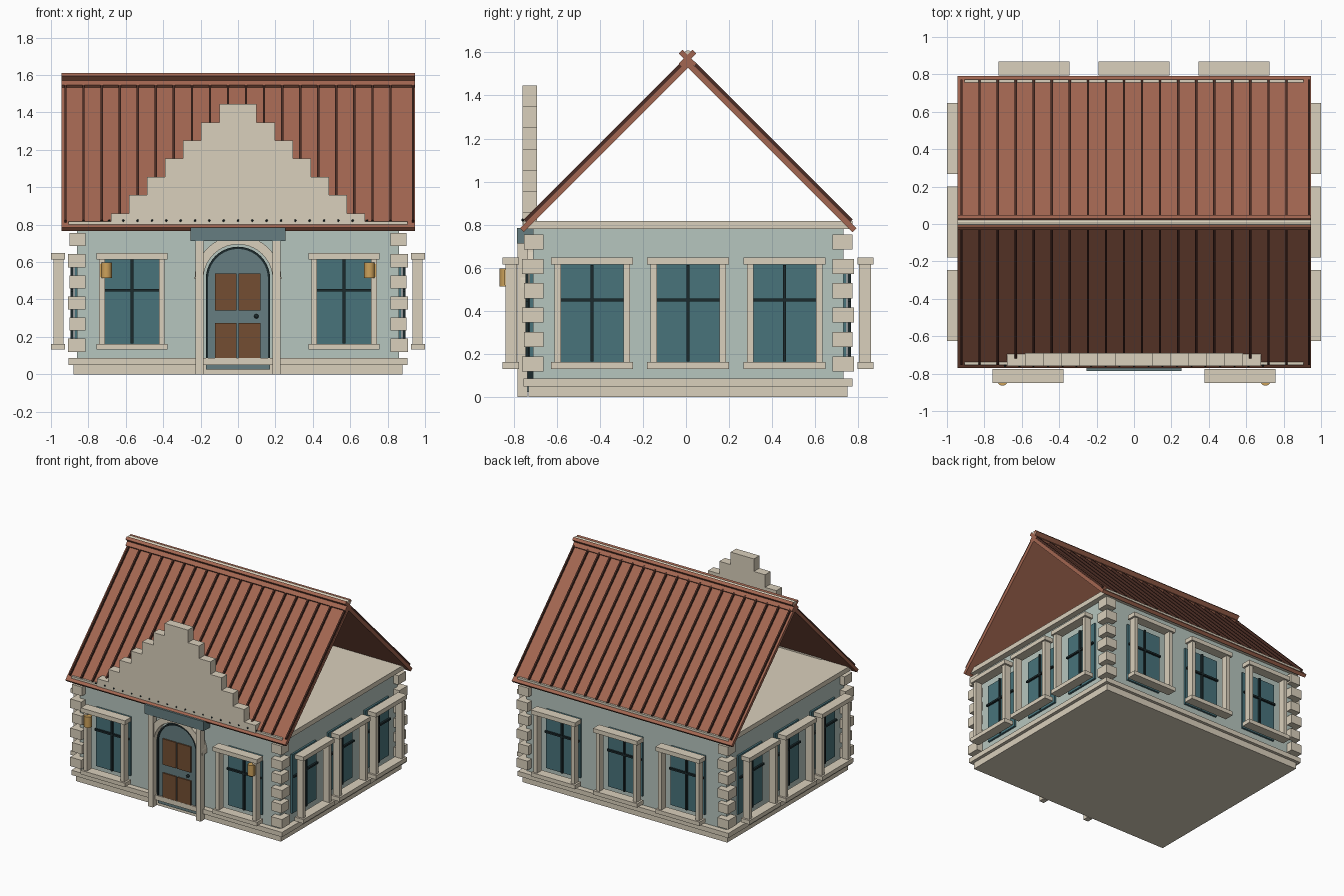
import bpy, bmesh
from math import pi, sin, cos
from mathutils import Matrix, Vector

if "Cube" in bpy.data.objects:
    bpy.data.objects.remove(bpy.data.objects["Cube"])

CY = 0.01                      # centre of the house body in y
WX, WY = 0.86, 0.72            # wall half sizes


def mat(name, r, g, b):
    m = bpy.data.materials.new(name)
    m.diffuse_color = (r ** 2.2, g ** 2.2, b ** 2.2, 1)
    m.use_nodes = True
    m.node_tree.nodes["Principled BSDF"].inputs["Base Color"].default_value = m.diffuse_color
    return m


STONE = mat("stone", .85, .81, .73)
WALL = mat("wall", .71, .77, .74)
ROOF = mat("roof", .63, .40, .32)
DARK = mat("dark_rib", .30, .19, .16)
GLASS = mat("glass", .29, .45, .48)
IRON = mat("iron", .13, .18, .19)
SLATE = mat("slate", .40, .49, .50)
WOOD = mat("wood", .45, .31, .21)
GOLD = mat("gold", .80, .63, .36)


def finish(name, bm, m):
    bmesh.ops.recalc_face_normals(bm, faces=bm.faces)
    me = bpy.data.meshes.new(name)
    bm.to_mesh(me)
    bm.free()
    me.materials.append(m)
    ob = bpy.data.objects.new(name, me)
    bpy.context.collection.objects.link(ob)
    return ob


def boxes(name, m, items, world=Matrix()):
    """Boxes given as (x0, x1, y0, y1, z0, z1), joined in one object."""
    bm = bmesh.new()
    for x0, x1, y0, y1, z0, z1 in items:
        mx = Matrix.Translation(((x0 + x1) / 2, (y0 + y1) / 2, (z0 + z1) / 2)) \
            @ Matrix.Diagonal((x1 - x0, y1 - y0, z1 - z0, 1))
        bmesh.ops.create_cube(bm, size=1, matrix=world @ mx)
    return finish(name, bm, m)


def prisms(name, m, pts, spans, axis):
    """Extrude a profile along x (points are y, z) or y (points are x, z)."""
    bm = bmesh.new()
    for a, b in spans:
        co = [(a, p, q) if axis == "x" else (p, a, q) for p, q in pts]
        f = bm.faces.new([bm.verts.new(c) for c in co])
        ext = bmesh.ops.extrude_face_region(bm, geom=[f])["geom"]
        off = Vector((b - a, 0, 0) if axis == "x" else (0, b - a, 0))
        bmesh.ops.translate(bm, vec=off, verts=[v for v in ext if isinstance(v, bmesh.types.BMVert)])
    return finish(name, bm, m)


def arc(r, cz, n=20):
    return [(r * cos(pi * i / n), cz + r * sin(pi * i / n)) for i in range(n + 1)]


# Body: plinth, walls, cornice
def slab(hx, hy, z0, z1):
    return (-hx, hx, CY - hy, CY + hy, z0, z1)


boxes("plinth", STONE, [slab(.88, .74, 0, .05), slab(.905, .763, .05, .087)])
boxes("walls", WALL, [slab(WX, WY, .08, .79)])
boxes("cornice", STONE, [slab(.905, .763, .78, .817)])

# Corner quoins
quoins = []
for sx in (-1, 1):
    for sy in (-1, 1):
        for i in range(6):
            z = .12 + i * .113
            o = .05 if i % 2 == 0 else .042
            xs = sorted((sx * (WX - .045), sx * (WX + o)))
            ys = sorted((CY + sy * (WY - .05), CY + sy * (WY + o)))
            quoins.append((*xs, *ys, z, z + .07))
boxes("corner_quoins", STONE, quoins)


# Windows: local x across, local -y outward from the wall
def window(name, x, y, ang):
    w = Matrix.Translation((x, y, 0)) @ Matrix.Rotation(ang, 4, "Z")
    boxes(name + "_frame", STONE, [
        (-.19, .19, -.14, -.065, .615, .648),
        (-.19, .19, -.14, -.065, .132, .163),
        (-.175, -.145, -.127, -.073, .163, .615),
        (.145, .175, -.127, -.073, .163, .615)], w)
    boxes(name + "_glass", GLASS, [(-.147, .147, -.015, .01, .16, .617)], w)
    boxes(name + "_bars", IRON, [
        (-.007, .007, -.035, -.02, .165, .613),
        (-.145, .145, -.035, -.02, .443, .457)], w)


for i, x in enumerate((-.567, .567)):
    window(f"front_window_{i}", x, CY - WY, 0)
for i, x in enumerate((-.535, 0, .535)):
    window(f"back_window_{i}", x, CY + WY, pi)
for i, y in enumerate((-.435, .01, .457)):
    window(f"right_window_{i}", WX, y, pi / 2)
    window(f"left_window_{i}", -WX, y, -pi / 2)

# Roof slopes with raised seams
for s, side in ((-1, "front"), (1, "back")):
    pts = [(0, 1.564), (.78, .784), (.762, .766), (0, 1.528)]
    prisms(side + "_roof", ROOF, [(CY + s * y, z) for y, z in pts], [(-.945, .945)], "x")
    rib = [(.03, 1.53), (.75, .81), (.763, .825), (.03, 1.557)]
    spans = [(-.922 + i * .0965 - .006, -.922 + i * .0965 + .006) for i in range(20)]
    spans[-1] = (.93, .942)
    prisms(side + "_roof_seams", DARK, [(CY + s * y, z) for y, z in rib], spans, "x")
    # Ridge cap boards crossing at the top
    boxes(f"ridge_cap_{side}", ROOF, [(-.945, .945, -.045, .045, -.012, .012)],
          Matrix.Translation((0, CY - .003, 1.571)) @ Matrix.Rotation(s * pi / 4, 4, "X"))

bm = bmesh.new()
bmesh.ops.create_cone(bm, cap_ends=True, segments=12, radius1=.02, radius2=.02, depth=1.89,
                      matrix=Matrix.Translation((0, CY, 1.589)) @ Matrix.Rotation(pi / 2, 4, "Y"))
finish("ridge_rod", bm, STONE)

# Stepped front gable: right outline mirrored to the left
right = [(.68, .80)]
for i in range(7):
    h, z = .68 - i * .0967, .86 + i * .0975
    right += [(h, z), (h - .0967, z)] if i < 6 else [(h, z)]
prisms("stepped_gable", STONE, right + [(-x, z) for x, z in reversed(right)], [(-.758, -.69)], "y")

# Row of rivets along the gable foot
bm = bmesh.new()
for i in range(19):
    bmesh.ops.create_icosphere(bm, subdivisions=1, radius=.007,
                               matrix=Matrix.Translation((-.69 + i * 1.38 / 18, -.758, .822)))
finish("gable_rivets", bm, IRON)

# Entrance: posts, arch, sign board
boxes("door_posts", STONE, [(s * .206 - .021, s * .206 + .021, -.782, -.735, 0, .735) for s in (-1, 1)])
prisms("door_arch", STONE, arc(.232, .51) + arc(.185, .51)[::-1], [(-.768, -.71)], "y")
boxes("sign_board", SLATE, [(-.255, .255, -.785, -.70, .712, .785)])

# Door leaf, dark surround, panels and knob
outline = arc(.17, .51) + [(-.17, .025), (.17, .025)]
prisms("door_leaf", SLATE, outline, [(-.742, -.70)], "y")
prisms("door_edge", IRON, [(.172, .087)] + arc(.172, .51) + [(-.172, .087), (-.16, .087)]
       + arc(.16, .51)[::-1] + [(.16, .087)], [(-.75, -.70)], "y")
boxes("door_panels", WOOD, [(x - .058, x + .058, -.752, -.73, z0, z1)
                            for x in (-.065, .062) for z0, z1 in ((.085, .275), (.34, .54))])
bm = bmesh.new()
bmesh.ops.create_uvsphere(bm, u_segments=12, v_segments=8, radius=.012,
                          matrix=Matrix.Translation((.098, -.755, .31)))
finish("door_knob", bm, IRON)

# Wall lamps on the window frames
for s, side in ((-1, "left"), (1, "right")):
    bm = bmesh.new()
    bmesh.ops.create_cone(bm, cap_ends=True, segments=20, radius1=.028, radius2=.028, depth=.083,
                          matrix=Matrix.Translation((s * .703, -.836, .555)))
    lamp = finish(side + "_lamp", bm, GOLD)
    bpy.context.view_layer.objects.active = lamp
    lamp.select_set(True)
    bpy.ops.object.shade_smooth_by_angle()
    lamp.select_set(False)
    xs = sorted((s * .708, s * .737))
    boxes(side + "_lamp_plate", GOLD, [(*xs, -.845, -.82, .52, .59)])
